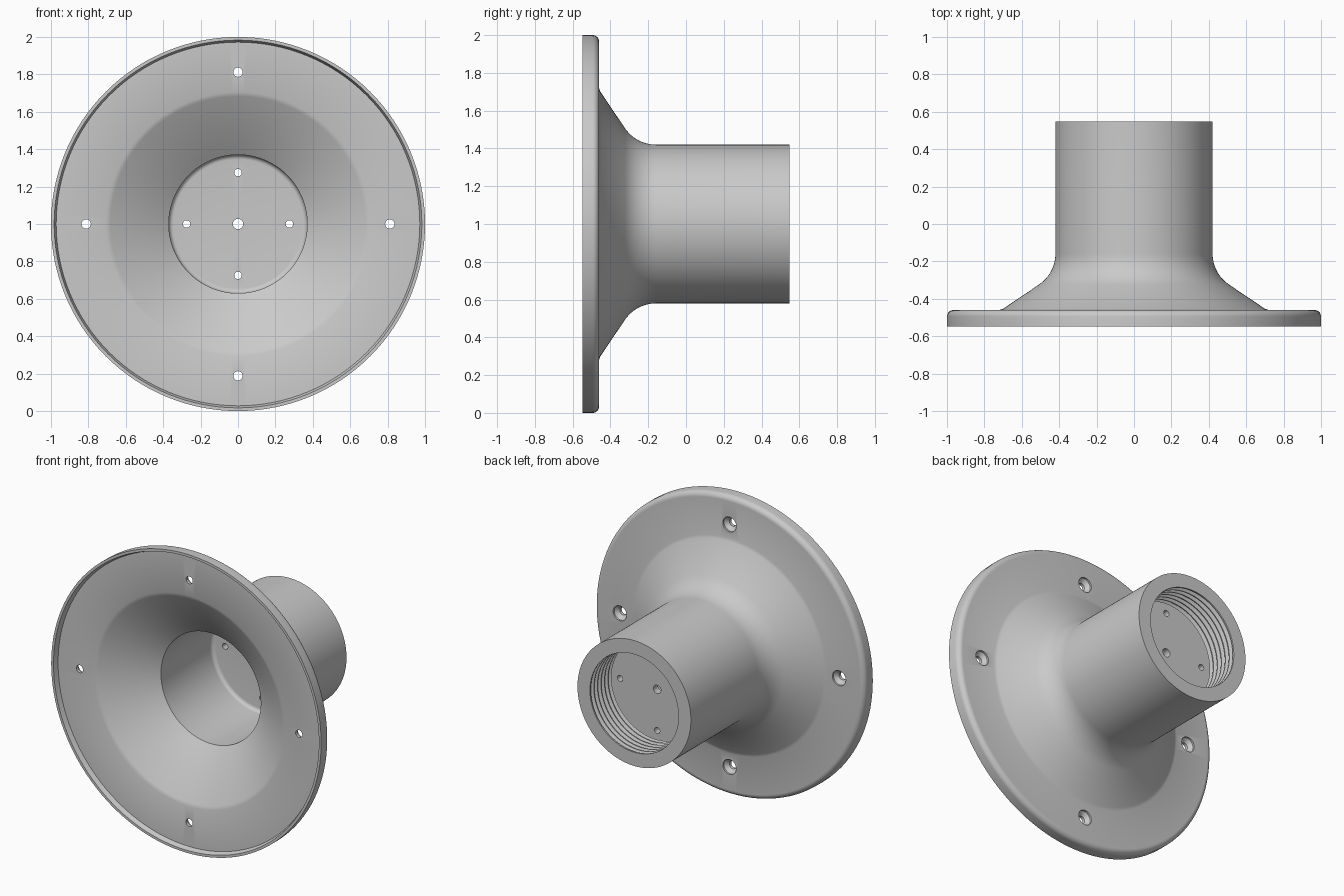
import bpy, bmesh, math
from mathutils import Matrix, Vector

cube = bpy.data.objects.get("Cube")
if cube:
    bpy.data.objects.remove(cube, do_unlink=True)

grey = bpy.data.materials.new("plain grey")
grey.use_nodes = True
colour = (0.59, 0.59, 0.59, 1)
grey.diffuse_color = colour
grey.node_tree.nodes["Principled BSDF"].inputs["Base Color"].default_value = colour


def arc(cr, cy, radius, start, end, steps=8):
    """Points of a fillet in the (radius, y) plane, angles in degrees."""
    angles = [math.radians(start + (end - start) * i / steps) for i in range(steps + 1)]
    return [(cr + radius * math.cos(a), cy + radius * math.sin(a)) for a in angles]


def lathe(bm, profile, x=0, z=1, segments=128):
    """Revolve a (radius, y) profile that starts and ends on the axis parallel to y."""
    part = bmesh.new()
    verts = [part.verts.new((r, y, 0)) for r, y in profile]
    edges = [part.edges.new(pair) for pair in zip(verts, verts[1:])]
    bmesh.ops.spin(part, geom=verts + edges, cent=(0, 0, 0), axis=(0, 1, 0),
                   angle=math.tau, steps=segments, use_duplicate=False)
    bmesh.ops.remove_doubles(part, verts=part.verts, dist=0.0001)
    bmesh.ops.recalc_face_normals(part, faces=part.faces)
    bmesh.ops.transform(part, matrix=Matrix.Translation(Vector((x, 0, z))), verts=part.verts)
    mesh = bpy.data.meshes.new("lathe")
    part.to_mesh(mesh)
    part.free()
    bm.from_mesh(mesh)
    bpy.data.meshes.remove(mesh)


def finish(name, bm):
    mesh = bpy.data.meshes.new(name)
    bm.to_mesh(mesh)
    bm.free()
    mesh.materials.append(grey)
    obj = bpy.data.objects.new(name, mesh)
    bpy.context.collection.objects.link(obj)
    return obj


FRONT, FACE, FLANGE_BACK, END = -0.548, -0.515, -0.46, 0.548
WEB_FRONT, WEB_BACK = 0.257, 0.305
BORE, TUBE, CREST, ROOT = 0.37, 0.42, 0.328, 0.355

# Front: web, bore, funnel with softened edge, recessed flange face and rim lip
profile = [(0, WEB_FRONT)]
profile += arc(BORE - 0.025, WEB_FRONT - 0.025, 0.025, 90, 0, 6)
profile += [(BORE, -0.287), (0.682, FACE + 0.009), (0.705, FACE),
            (0.972, FACE), (0.983, FRONT), (1, FRONT)]
# Back: rounded flange edge, cone, neck fillet and tube
profile += arc(0.965, FLANGE_BACK - 0.035, 0.035, 0, 90)
profile += [(0.72, FLANGE_BACK), (0.7, FLANGE_BACK + 0.007)]
profile += arc(TUBE + 0.2, -0.158, 0.2, 236, 180, 12)
profile += [(TUBE, END), (CREST, END)]
# Internal thread down to the web
turns = 6
pitch = (END - WEB_BACK - 0.02) / turns
for i in range(turns):
    y = END - 0.01 - i * pitch
    profile += [(CREST, y), (ROOT, y - pitch * 0.35),
                (ROOT, y - pitch * 0.5), (CREST, y - pitch * 0.85)]
profile += [(ROOT, WEB_BACK), (0, WEB_BACK)]

bm = bmesh.new()
lathe(bm, profile)
body = finish("flanged_socket", bm)

# Hole cutters: centre hole, four web holes and four countersunk flange holes
bm = bmesh.new()


def drill(radius, y0, y1, x=0, z=1):
    lathe(bm, [(0, y0), (radius, y0), (radius, y1), (0, y1)], x, z, 24)


drill(0.028, 0.2, 0.35)
for k in range(4):
    dx, dz = round(math.cos(k * math.pi / 2)), round(math.sin(k * math.pi / 2))
    drill(0.02, 0.2, 0.35, dx * 0.275, 1 + dz * 0.275)
    sink = [(0, -0.6), (0.025, -0.6), (0.025, FLANGE_BACK - 0.035),
            (0.05, FLANGE_BACK - 0.012), (0.05, -0.4), (0, -0.4)]
    lathe(bm, sink, dx * 0.812, 1 + dz * 0.812, 24)
cutter = finish("hole_cutter", bm)

cut = body.modifiers.new("holes", 'BOOLEAN')
cut.operation = 'DIFFERENCE'
cut.solver = 'EXACT'
cut.object = cutter
bpy.ops.object.select_all(action='DESELECT')
body.select_set(True)
bpy.context.view_layer.objects.active = body
bpy.ops.object.modifier_apply(modifier=cut.name)
bpy.data.objects.remove(cutter, do_unlink=True)
bpy.ops.object.shade_smooth_by_angle(angle=math.radians(30))
